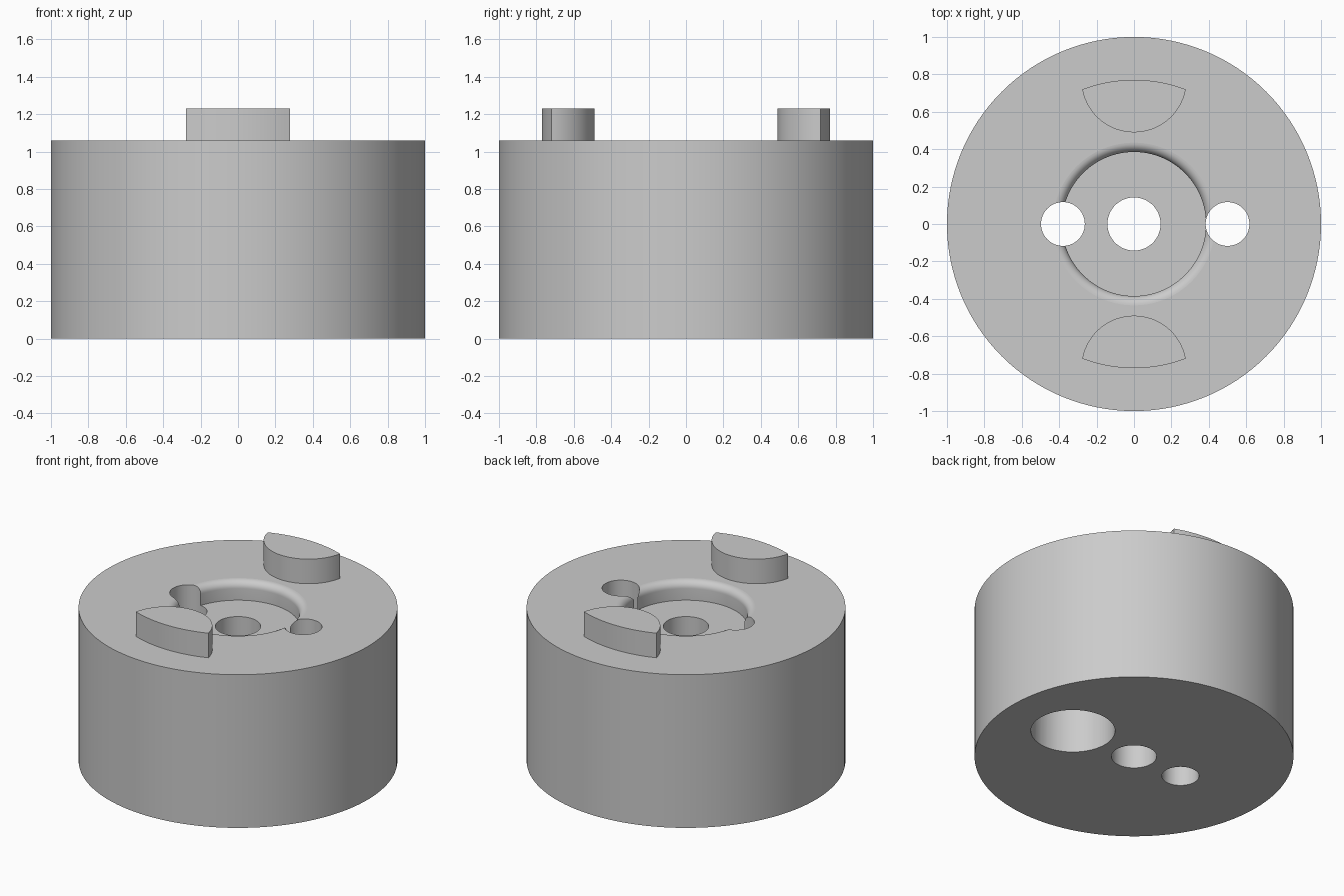
import bpy, bmesh
from math import sin, cos, pi, radians, atan2, asin
from mathutils import Vector

cube = bpy.data.objects.get("Cube")
if cube:
    bpy.data.objects.remove(cube, do_unlink=True)

TOP = 1.06          # deck height
FLOOR = 0.93        # recess floor height
BORE = 0.142        # centre hole radius
RECESS, FILLET = 0.385, 0.05
SEGMENTS = 128

grey = bpy.data.materials.new("plain grey")
grey.use_nodes = True
grey.diffuse_color = (0.6, 0.6, 0.6, 1)
grey.node_tree.nodes["Principled BSDF"].inputs["Base Color"].default_value = (0.6, 0.6, 0.6, 1)


def make_object(name, bm):
    bmesh.ops.recalc_face_normals(bm, faces=bm.faces)
    mesh = bpy.data.meshes.new(name)
    bm.to_mesh(mesh)
    bm.free()
    mesh.materials.append(grey)
    obj = bpy.data.objects.new(name, mesh)
    bpy.context.collection.objects.link(obj)
    return obj


def activate(obj):
    bpy.ops.object.select_all(action='DESELECT')
    obj.select_set(True)
    bpy.context.view_layer.objects.active = obj


def lathe(name, profile):
    bm = bmesh.new()
    verts = [bm.verts.new((r, 0, z)) for r, z in profile]
    edges = [bm.edges.new((a, b)) for a, b in zip(verts, verts[1:] + verts[:1])]
    bmesh.ops.spin(bm, geom=verts + edges, axis=(0, 0, 1), cent=(0, 0, 0),
                   angle=2 * pi, steps=SEGMENTS)
    bmesh.ops.remove_doubles(bm, verts=bm.verts, dist=1e-4)
    return make_object(name, bm)


def prism(name, outline, z0, z1):
    bm = bmesh.new()
    face = bm.faces.new([bm.verts.new((x, y, z0)) for x, y in outline])
    new = bmesh.ops.extrude_face_region(bm, geom=[face])["geom"]
    bmesh.ops.translate(bm, vec=(0, 0, z1 - z0),
                        verts=[v for v in new if isinstance(v, bmesh.types.BMVert)])
    return make_object(name, bm)


def arc(cx, cy, r, start, end, steps):
    return [(cx + r * cos(start + (end - start) * i / steps),
             cy + r * sin(start + (end - start) * i / steps)) for i in range(steps + 1)]


def cut_hole(body, x, radius, z0, z1):
    cutter = prism("hole_cutter", arc(x, 0, radius, 0, 2 * pi, 64)[:-1], z0, z1)
    cutter.hide_render = True
    mod = body.modifiers.new("hole", 'BOOLEAN')
    mod.operation, mod.solver, mod.object = 'DIFFERENCE', 'EXACT', cutter
    activate(body)
    bpy.ops.object.modifier_apply(modifier=mod.name)
    bpy.data.objects.remove(cutter, do_unlink=True)


def shade(obj):
    activate(obj)
    bpy.ops.object.shade_smooth_by_angle(angle=radians(30))
    for poly in obj.data.polygons:
        if abs(poly.normal.z) > 0.999:
            poly.use_smooth = False


# Round body with centre bore and a recess with a rounded rim
rim = arc(RECESS + FILLET, TOP - FILLET, FILLET, pi, pi / 2, 8)
body = lathe("body", [(BORE, 0), (1, 0), (1, TOP)] + rim[::-1]
             + [(RECESS, FLOOR), (BORE, FLOOR)])

# Two through holes and the wide counterbore from below
cut_hole(body, -0.38, 0.117, -0.1, 1.3)
cut_hole(body, 0.5, 0.117, -0.1, 1.3)
cut_hole(body, 0.5, 0.264, -0.1, 0.7)
shade(body)

# Two drive lugs: shallow outer arc, deep inner arc
half_w, shoulder, inner_y, outer_r = 0.277, 0.72, 0.49, 0.771
depth = shoulder - inner_y
lug_r = (half_w ** 2 + depth ** 2) / (2 * depth)
lug_y = inner_y + lug_r
a = atan2(shoulder - lug_y, half_w)
b = asin(half_w / outer_r)
outline = (arc(0, lug_y, lug_r, -pi - a, a, 32)
           + arc(0, 0, outer_r, pi / 2 - b, pi / 2 + b, 16)[1:-1])
for name, side in (("front_lug", -1), ("back_lug", 1)):
    shade(prism(name, [(x, side * y) for x, y in outline], TOP - 0.005, 1.23))
